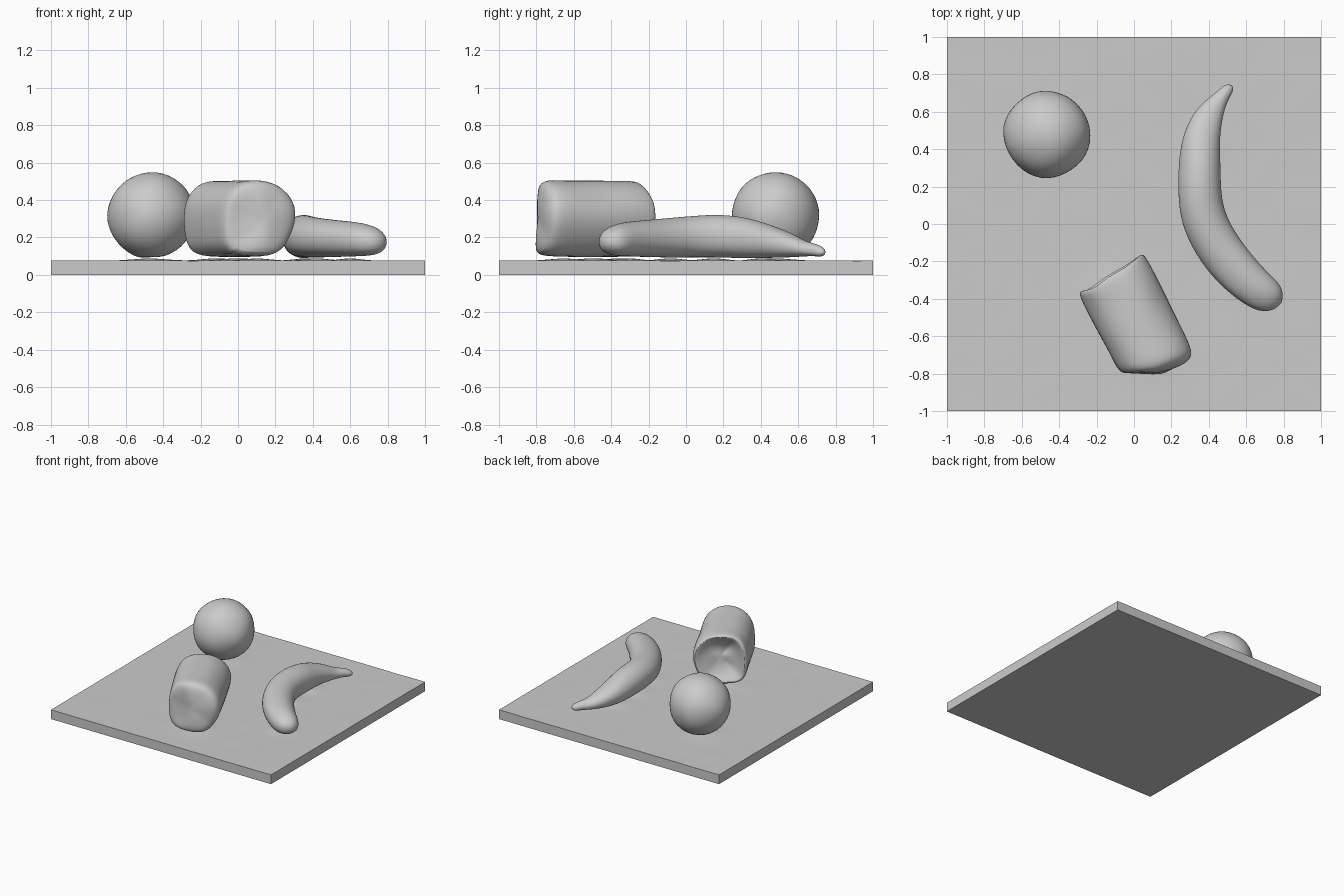
import bpy, bmesh, math, random
from mathutils import Vector, noise

if "Cube" in bpy.data.objects:
    bpy.data.objects.remove(bpy.data.objects["Cube"])

random.seed(3)
grey = bpy.data.materials.new("plain grey")
grey.diffuse_color = (0.6, 0.6, 0.6, 1)
grey.use_nodes = True
grey.node_tree.nodes["Principled BSDF"].inputs["Base Color"].default_value = grey.diffuse_color


def finish(bm, name, levels=0, angle=30):
    """Turn a bmesh into a smooth shaded object, optionally subdivided."""
    bmesh.ops.recalc_face_normals(bm, faces=bm.faces)
    mesh = bpy.data.meshes.new(name)
    bm.to_mesh(mesh)
    bm.free()
    obj = bpy.data.objects.new(name, mesh)
    bpy.context.collection.objects.link(obj)
    mesh.materials.append(grey)
    if levels:
        mod = obj.modifiers.new("smooth", 'SUBSURF')
        mod.levels = mod.render_levels = levels
    bpy.ops.object.select_all(action='DESELECT')
    obj.select_set(True)
    bpy.context.view_layer.objects.active = obj
    bpy.ops.object.shade_smooth_by_angle(angle=math.radians(angle))
    return obj


def loft(bm, rings, start, end):
    """Skin a list of rings and close both ends with a fan to a point."""
    loops = [[bm.verts.new(p) for p in ring] for ring in rings]
    n = len(loops[0])
    for a, b in zip(loops, loops[1:]):
        for i in range(n):
            bm.faces.new((a[i], a[(i + 1) % n], b[(i + 1) % n], b[i]))
    for loop, tip in ((loops[0], start), (loops[-1], end)):
        c = bm.verts.new(tip)
        for i in range(n):
            bm.faces.new((loop[i], loop[(i + 1) % n], c))


def wobble(bm, amount, scale):
    """Uneven hand-made surface."""
    for v in bm.verts:
        v.co += noise.noise_vector(v.co * scale) * amount


# Square board, its top swelling slightly beneath each item
ball_at = Vector((-0.465, 0.48, 0.318))
swells = [(-0.465, 0.48, 0.12), (-0.12, -0.35, 0.11), (0.0, -0.5, 0.13), (0.1, -0.65, 0.1),
          (0.36, 0.4, 0.08), (0.36, 0.15, 0.09), (0.42, -0.08, 0.09), (0.6, -0.3, 0.08)]
bm = bmesh.new()
bmesh.ops.create_grid(bm, x_segments=60, y_segments=60, size=1)
for v in bm.verts:
    x, y = v.co.xy
    lift = max(math.exp(-((x - a) ** 2 + (y - b) ** 2) / r ** 2) for a, b, r in swells)
    v.co.z = 0.076 + 0.012 * lift + 0.0015 * noise.noise(v.co * 6)
rim = [e for e in bm.edges if e.is_boundary]
ext = bmesh.ops.extrude_edge_only(bm, edges=rim)
for v in ext["geom"]:
    if isinstance(v, bmesh.types.BMVert):
        v.co.z = 0
bottom = [e for e in bm.edges if e.is_boundary]
bmesh.ops.contextual_create(bm, geom=bottom)
finish(bm, "board")

# Round fruit, a little taller towards the top
bm = bmesh.new()
bmesh.ops.create_icosphere(bm, subdivisions=4, radius=0.231)
for v in bm.verts:
    if v.co.z < -0.222:
        v.co.z = -0.222
    v.co += ball_at
wobble(bm, 0.008, 5)
finish(bm, "round_fruit")

# Curved fruit: x, y, half width, top height, bottom height
spine = [(0.505, 0.725, 0.030, 0.150, 0.095), (0.475, 0.69, 0.036, 0.165, 0.10),
         (0.435, 0.64, 0.055, 0.175, 0.10), (0.39, 0.56, 0.085, 0.225, 0.095),
         (0.355, 0.44, 0.105, 0.275, 0.092), (0.35, 0.32, 0.112, 0.31, 0.09),
         (0.35, 0.18, 0.117, 0.325, 0.09), (0.365, 0.04, 0.121, 0.318, 0.09),
         (0.43, -0.10, 0.123, 0.305, 0.09), (0.52, -0.22, 0.121, 0.295, 0.092),
         (0.62, -0.32, 0.112, 0.285, 0.095), (0.70, -0.375, 0.10, 0.27, 0.098),
         (0.76, -0.405, 0.075, 0.24, 0.115)]
bm = bmesh.new()
rings = []
for i, (x, y, w, top, low) in enumerate(spine):
    p, q = spine[max(i - 1, 0)], spine[min(i + 1, len(spine) - 1)]
    side = Vector((q[1] - p[1], p[0] - q[0], 0)).normalized()
    mid, half = (top + low) / 2, (top - low) / 2
    ring = []
    for k in range(12):
        a = math.tau * k / 12
        c, s = math.cos(a), math.sin(a)
        s = math.copysign(abs(s) ** (0.8 if s < 0 else 1), s)
        ring.append(Vector((x, y, mid)) + side * w * c * 1.03 + Vector((0, 0, half * s * 1.02)))
    rings.append(ring)
loft(bm, rings, (0.53, 0.745, 0.12), (0.805, -0.425, 0.175))
wobble(bm, 0.007, 8)
finish(bm, "curved_fruit", 2, 60)

# Loaf: cross-section as sideways offset and height
section = [(-0.18, 0.105), (-0.04, 0.095), (0.09, 0.095), (0.165, 0.18), (0.215, 0.31),
           (0.18, 0.42), (0.085, 0.497), (-0.04, 0.51), (-0.13, 0.485), (-0.19, 0.42),
           (-0.212, 0.34), (-0.205, 0.21)]
along, across = Vector((0.45, -0.893, 0)), Vector((0.893, 0.45, 0))


def back_end(v, z):
    return 0.15 + 0.03 * (v < -0.05) + 0.25 * max(0, z - 0.40) + 0.1 * max(0, 0.25 - z)


def front_end(v, z):
    return 0.775 - 0.5 * max(0, -v - 0.04) - 0.25 * max(0, z - 0.44)


def place(v, z, u):
    return along * u + across * (v - 0.222) + Vector((0, 0, z))


bm = bmesh.new()
rings = []
# position along the loaf and size of the ring; the first rings sink into the hollow back end
for t, size, push in [(0, 0.35, 0.075), (0, 0.68, 0.045), (0, 0.93, 0), (0.06, 1.0, 0), (0.25, 1.01, 0),
                      (0.5, 1, 0), (0.75, 1, 0), (0.92, 1, 0), (1, 0.92, 0.0), (1, 0.6, 0.012)]:
    ring = []
    for v, z in section:
        u = back_end(v, z) * (1 - t) + front_end(v, z) * t + push
        ring.append(place(v * size, 0.3 + (z - 0.3) * size, u))
    rings.append(ring)
loft(bm, rings, place(0, 0.3, 0.245), place(0, 0.3, 0.78))
wobble(bm, 0.014, 7)
finish(bm, "loaf", 2, 60)
